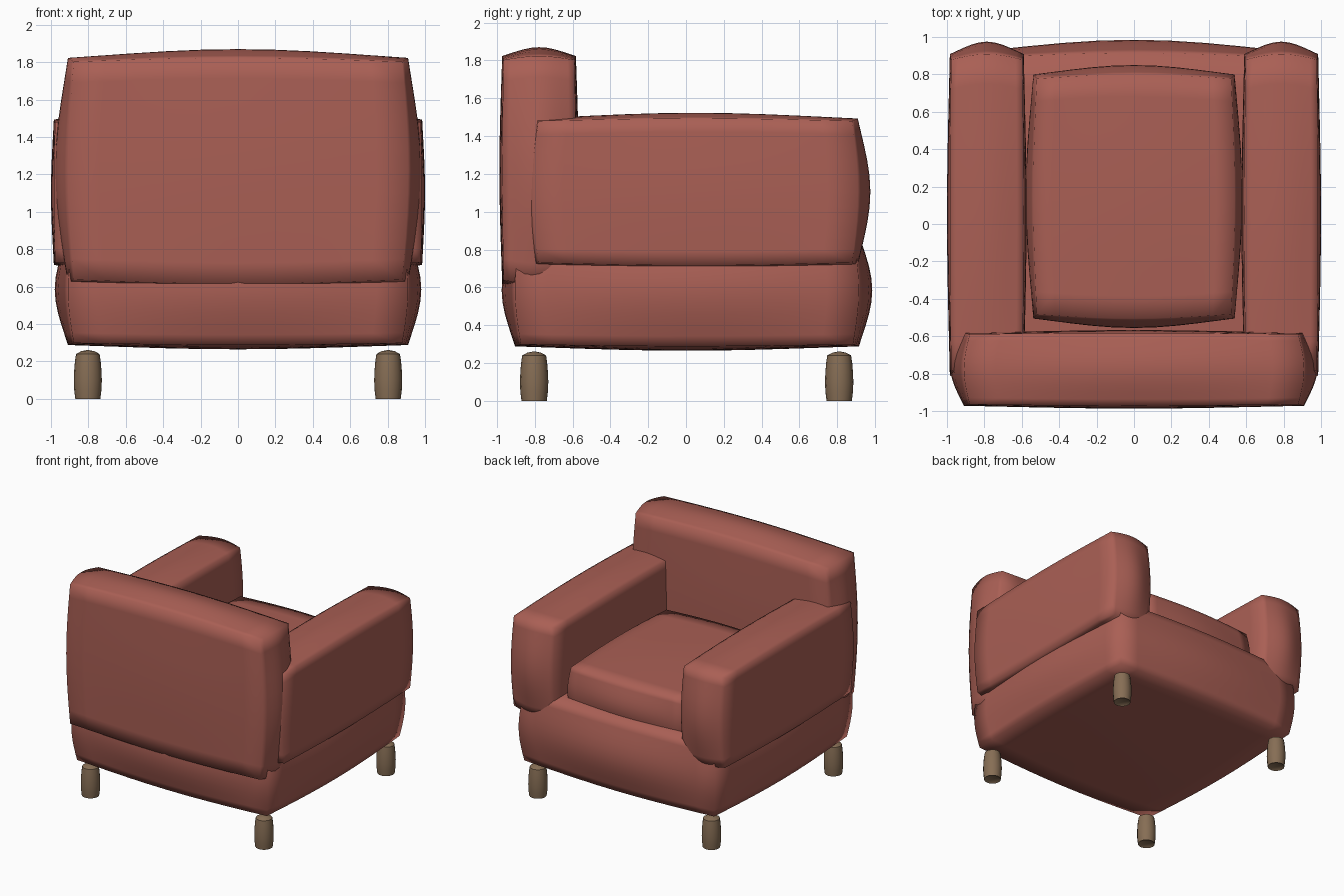
import bpy, bmesh, math
from mathutils import Vector

if "Cube" in bpy.data.objects:
    bpy.data.objects.remove(bpy.data.objects["Cube"])


def material(name, rgb):
    m = bpy.data.materials.new(name)
    m.diffuse_color = (*rgb, 1)
    m.use_nodes = True
    m.node_tree.nodes["Principled BSDF"].inputs["Base Color"].default_value = m.diffuse_color
    return m


fabric = material("red_fabric", (0.40, 0.115, 0.09))
wood = material("brown_wood", (0.24, 0.155, 0.09))


def add_object(name, bm, mat):
    for f in bm.faces:
        f.smooth = True
    me = bpy.data.meshes.new(name)
    bm.to_mesh(me)
    bm.free()
    me.materials.append(mat)
    ob = bpy.data.objects.new(name, me)
    bpy.context.collection.objects.link(ob)
    return ob


# Puffed box: a gridded cube pulled slightly towards a sphere, then stretched
def pillow(name, centre, half, puff=0.246):
    bm = bmesh.new()
    bmesh.ops.create_cube(bm, size=2)
    bmesh.ops.subdivide_edges(bm, edges=bm.edges[:], cuts=9, use_grid_fill=True)
    for v in bm.verts:
        p = v.co * (1 - puff + puff / v.co.length)
        v.co = Vector(c + h * q for c, h, q in zip(centre, half, p))
    return add_object(name, bm, fabric)


# Turned foot: a profile spun round the vertical axis
def foot(name, x, y):
    bm = bmesh.new()
    profile = [(0, 0.012), (0.05, 0.012), (0.067, 0), (0.073, 0.05), (0.075, 0.10),
               (0.073, 0.15), (0.069, 0.20), (0.063, 0.24), (0.035, 0.255), (0, 0.262)]
    vs = [bm.verts.new((x + r, y, z)) for r, z in profile]
    es = [bm.edges.new(pair) for pair in zip(vs, vs[1:])]
    bmesh.ops.spin(bm, geom=vs + es, cent=(x, y, 0), axis=(0, 0, 1),
                   angle=math.tau, steps=16)
    bmesh.ops.remove_doubles(bm, verts=bm.verts[:], dist=0.0005)
    bmesh.ops.recalc_face_normals(bm, faces=bm.faces[:])
    ob = add_object(name, bm, wood)
    bpy.context.view_layer.objects.active = ob
    ob.select_set(True)
    bpy.ops.object.shade_smooth_by_angle(angle=math.radians(40))
    ob.select_set(False)


# Upholstered body
pillow("base", (0, 0.005, 0.585), (0.98, 0.98, 0.32))
pillow("backrest", (0, -0.777, 1.22), (0.98, 0.21, 0.65))
pillow("seat_cushion", (0, 0.147, 0.945), (0.58, 0.703, 0.21))

# Arms and feet, mirrored left to right
for side, s in (("left", -1), ("right", 1)):
    pillow(side + "_arm", (s * 0.787, 0.049, 1.105), (0.213, 0.926, 0.418))
    for end, y in (("backrest_end", -0.803), ("seat_end", 0.81)):
        foot(f"{side}_{end}_foot", s * 0.803, y)
